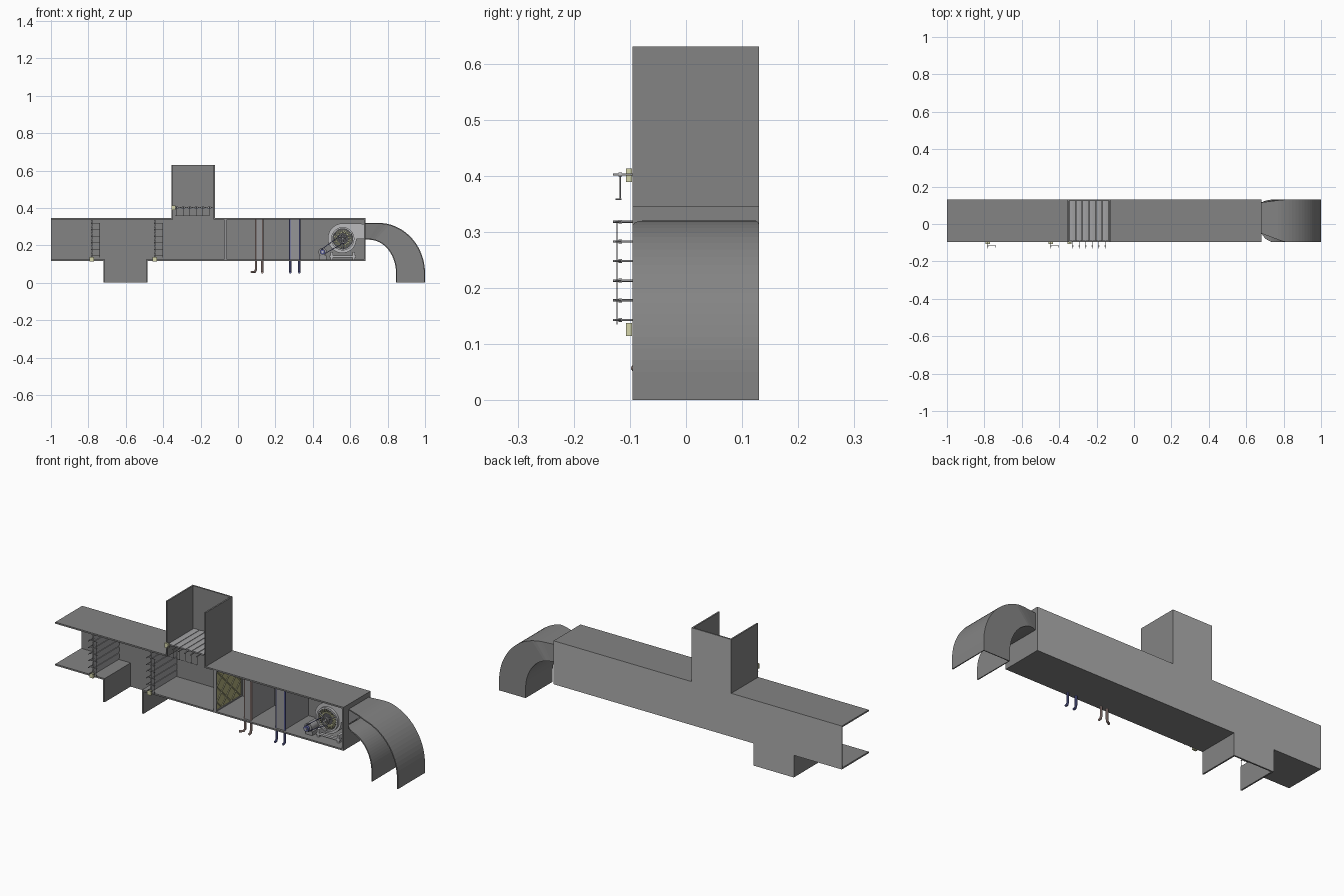
import bpy, bmesh, math
from mathutils import Vector

if "Cube" in bpy.data.objects:
    bpy.data.objects.remove(bpy.data.objects["Cube"])

def mat(name, r, g, b):
    m = bpy.data.materials.new(name)
    m.diffuse_color = (r, g, b, 1)
    m.use_nodes = True
    m.node_tree.nodes["Principled BSDF"].inputs["Base Color"].default_value = m.diffuse_color
    return m

DUCT = mat("duct grey", .23, .23, .23)
BACK = mat("outer back grey", .42, .42, .42)
STEEL = mat("light steel", .5, .5, .51)
BLADE = mat("blade grey", .36, .36, .37)
DARK = mat("dark metal", .09, .09, .1)
YELLOW = mat("pale yellow", .66, .66, .4)
OLIVE = mat("filter olive", .42, .41, .2)
HOT = mat("warm pipe", .5, .36, .33)
COLD = mat("blue pipe", .12, .13, .36)
FIN = mat("coil fin grey", .3, .3, .31)

def finish(name, bm, m, smooth=False):
    bmesh.ops.recalc_face_normals(bm, faces=bm.faces[:])
    me = bpy.data.meshes.new(name)
    bm.to_mesh(me)
    bm.free()
    me.materials.append(m)
    ob = bpy.data.objects.new(name, me)
    bpy.context.collection.objects.link(ob)
    if smooth:
        bpy.ops.object.select_all(action='DESELECT')
        ob.select_set(True)
        bpy.context.view_layer.objects.active = ob
        bpy.ops.object.shade_smooth_by_angle(angle=math.radians(40))
    return ob

def boxes(name, m, *dims):
    bm = bmesh.new()
    for x0, x1, y0, y1, z0, z1 in dims:
        vs = bmesh.ops.create_cube(bm, size=1)['verts']
        bmesh.ops.scale(bm, vec=(x1-x0, y1-y0, z1-z0), verts=vs)
        bmesh.ops.translate(bm, vec=((x0+x1)/2, (y0+y1)/2, (z0+z1)/2), verts=vs)
    return finish(name, bm, m)

def rods(name, m, r, segs, n=12):
    bm = bmesh.new()
    for a, b in segs:
        a, b = Vector(a), Vector(b)
        vs = bmesh.ops.create_cone(bm, cap_ends=True, segments=n, radius1=r, radius2=r,
                                   depth=(b-a).length)['verts']
        q = Vector((0, 0, 1)).rotation_difference(b-a)
        for v in vs:
            v.co = q @ v.co + (a+b)/2
    return finish(name, bm, m, True)

def ring(name, m, cx, cz, r0, r1, y0, y1, n=40):
    """Annular band around the y axis."""
    bm = bmesh.new()
    loops = [[bm.verts.new((cx+r*math.cos(i*math.tau/n), y, cz+r*math.sin(i*math.tau/n)))
              for i in range(n)] for r, y in ((r0, y0), (r1, y0), (r1, y1), (r0, y1))]
    for k in range(4):
        A, B = loops[k], loops[(k+1) % 4]
        for i in range(n):
            j = (i+1) % n
            bm.faces.new((A[i], A[j], B[j], B[i]))
    return finish(name, bm, m, True)

def extrude_y(bm, prof, y0, y1):
    """Prism from an (x, z) outline between two y planes."""
    A, C = [[bm.verts.new((x, y, z)) for x, z in prof] for y in (y0, y1)]
    bm.faces.new(A)
    bm.faces.new(C)
    for i in range(len(A)):
        j = (i+1) % len(A)
        bm.faces.new((A[i], A[j], C[j], C[i]))

F, B, T = -.095, .13, .008       # front plane, back plane, sheet thickness
Z0, Z1 = .117, .346
SL, SR, E = -.355, -.122, .682   # upper branch sides, duct end

# Main duct, open at the front and the left end; outer back face is lighter
back = boxes("duct_back_wall", DUCT, (-1, E, B-T, B, Z0, Z1),
             (SL, SR, B-T, B, Z1, .63), (-.72, -.485, B-T, B, 0, Z0))
back.data.materials.append(BACK)
for p in back.data.polygons:
    p.material_index = 1 if p.normal.y > .9 else 0
boxes("duct_floor", DUCT, (-1, -.712, F, B-T, Z0, Z0+T), (-.493, E, F, B-T, Z0, Z0+T))
boxes("duct_roof", DUCT, (-1, SL+T, F, B-T, Z1-T, Z1), (SR-T, E, F, B-T, Z1-T, Z1))
boxes("lower_branch_sides", DUCT, (-.72, -.712, F, B-T, 0, Z0), (-.493, -.485, F, B-T, 0, Z0))
boxes("upper_branch_sides", DUCT, (SL, SL+T, F, B-T, Z1-T, .63),
      (SR-T, SR, F, B-T, Z1-T, .63))
boxes("duct_end_wall", DUCT, (E-T, E, F, B-T, Z0+T, .23), (E-T, E, F, B-T, .32, Z1-T),
      (E-T, E, F, -.05, .23, .32), (E-T, E, .115, B-T, .23, .32))

# Outlet elbow: two curved sheets and a back wall, widening from the fan outlet
def arc(cx, rx, ry):
    ts = [i*math.pi/40 for i in range(21)]
    return ([(.68, .05+ry)] + [(cx+rx*math.sin(t), .05+ry*math.cos(t)) for t in ts]
            + [(cx+rx, 0)])

def yspan(x):
    k = max(0, min(1, (x-.68)/.12))
    return -.05+(F+.05)*k, .115+(B-.115)*k

bm = bmesh.new()
rows = []
for o, i in zip(arc(.75, .25, .27), arc(.70, .145, .18)):
    (fo, bo), (fi, bi) = yspan(o[0]), yspan(o[0])
    rows.append([bm.verts.new(p) for p in ((o[0], fo, o[1]), (o[0], bo, o[1]),
                                           (i[0], bi, i[1]), (i[0], fi, i[1]))])
for a, b in zip(rows, rows[1:]):
    for k in range(3):
        bm.faces.new((a[k], a[k+1], b[k+1], b[k]))
elbow = finish("outlet_elbow", bm, DUCT)
sol = elbow.modifiers.new("sheet", 'SOLIDIFY')
sol.thickness = .006
sol.offset = -1 if sum(p.normal.z for p in elbow.data.polygons if p.center.z > .25) > 0 else 1

# Dampers: a row of closed blades with shafts, cranks, link bar and actuator
def damper(name, place, start, step, crank):
    """place(u, v) maps along-row u and across-row v to an (x, z) pair."""
    def P(u, v, y):
        x, z = place(u, v)
        return (x, y, z)
    us = [start+i*step for i in range(6)]
    h = step*.46
    bm = bmesh.new()
    for u in us:
        extrude_y(bm, [place(u+a, b) for a, b in
                       ((-h, .003), (0, .005), (h, .003), (h, -.003), (0, -.005), (-h, -.003))],
                  F+.003, B-T)
    finish(name+"_blades", bm, BLADE)
    rods(name+"_shafts", FIN, .002, [(P(u, 0, -.13), P(u, 0, F+.01)) for u in us], 10)
    rods(name+"_collars", STEEL, .0035, [(P(u, 0, -.12), P(u, 0, -.114)) for u in us], 12)
    rods(name+"_cranks", FIN, .0013, [(P(u, 0, -.117), P(u, crank, -.117)) for u in us], 8)
    rods(name+"_pins", FIN, .0015, [(P(u, crank, -.126), P(u, crank, -.115)) for u in us], 8)
    rods(name+"_link_bar", FIN, .001, [(P(us[0]-.008, crank, -.123), P(us[-1], crank, -.123))], 8)
    x, z = place(start-.016, 0)
    boxes(name+"_actuator", YELLOW, (x-.011, x+.011, -.107, -.096, z-.013, z+.011))

damper("intake_damper", lambda u, v: (-.782+v, u), .143, .035, .042)
damper("mixing_damper", lambda u, v: (-.445+v, u), .143, .035, .042)
damper("exhaust_damper", lambda u, v: (u, .402+v), -.328, .035, -.044)

# Filter: framed panel with diamond lattice on both faces
boxes("filter_media", OLIVE, (-.071, -.064, F+.008, B-T-.004, Z0+.012, Z1-.012))
boxes("filter_frame", FIN, (-.075, -.06, F, F+.006, Z0+T, Z1-T),
      (-.075, -.06, B-T-.006, B-T, Z0+T, Z1-T),
      (-.075, -.06, F, B-T, Z0+T, Z0+.014), (-.075, -.06, F, B-T, Z1-.014, Z1-T))
segs = []
n, y0, z0, dy, dz = 5, F+.008, Z0+.014, .0396, .04
for x in (-.0715, -.0635):
    for i in range(n):
        for j in range(n):
            a, b = (0, 1) if (i+j) % 2 else (1, 0)
            segs.append(((x, y0+i*dy, z0+(j+a)*dz), (x, y0+(i+1)*dy, z0+(j+b)*dz)))
rods("filter_lattice", YELLOW, .003, segs, 4)

# Heating and cooling coils: finned block with two pipes turned out at the bottom
def coil(name, m, x0, x1, left):
    boxes(name+"_fins", FIN, (x0+.006, x1-.006, F+.012, B-T, Z0+T, Z1-T))
    for k, x in enumerate((x0+.004, x1-.004)):
        end = (x-.025, F+.002, .057) if left and k == 0 else (x, F+.002, .055)
        cu = bpy.data.curves.new("path", 'CURVE')
        cu.dimensions = '3D'
        cu.bevel_depth = .0062
        cu.bevel_resolution = 2
        cu.use_fill_caps = True
        sp = cu.splines.new('POLY')
        y = F+.018
        pts = [Vector((x, y, Z1-T)), Vector((x, y, .07)),
               Vector((x, y, .058)).lerp(Vector(end), .25), Vector(end)]
        sp.points.add(3)
        for p, q in zip(sp.points, pts):
            p.co = (*q, 1)
        tmp = bpy.data.objects.new("path", cu)
        bpy.context.collection.objects.link(tmp)
        bpy.context.view_layer.update()
        bm = bmesh.new()
        bm.from_mesh(tmp.to_mesh())
        bpy.data.objects.remove(tmp)
        finish(f"{name}_pipe_{k+1}", bm, m, True)

coil("heating_coil", HOT, .092, .134, True)
coil("cooling_coil", COLD, .276, .332, False)

# Fan: spiral housing with discharge, inlet ring, bladed wheel
CX, CZ = .56, .235
prof = [(.674, .315), (CX, .318)]
for i in range(1, 25):
    t = math.pi/2 + i*math.radians(270)/24
    r = .083 - .01*i/24
    prof.append((CX+r*math.cos(t), CZ+r*math.sin(t)))
prof.append((.674, .235))
bm = bmesh.new()
extrude_y(bm, prof, -.045, .112)
finish("fan_housing", bm, STEEL, True)
ring("fan_inlet_ring", STEEL, CX, CZ, .053, .062, -.058, -.044)
rods("fan_inlet_opening", DARK, .053, [((CX, -.047, CZ), (CX, -.044, CZ))], 40)
rods("fan_wheel_blades", YELLOW, .003,
     [((CX+.05*math.cos(t), -.053, CZ+.05*math.sin(t)),
       (CX+.034*math.cos(t+.25), -.053, CZ+.034*math.sin(t+.25)))
      for t in [i*math.tau/24 for i in range(24)]], 6)
ring("fan_wheel_rim", YELLOW, CX, CZ, .03, .035, -.056, -.047)
rods("fan_bearing_arms", STEEL, .003,
     [((CX, -.06, CZ), (CX+.057*math.cos(t), -.06, CZ+.057*math.sin(t)))
      for t in (.5, 2.6, 4.71)], 8)
rods("fan_shaft", FIN, .007, [((CX, -.085, CZ), (CX, -.045, CZ))], 16)
ring("fan_pulley", FIN, CX, CZ, .016, .022, -.08, -.07)

# Motor, belt and base
MX, MZ = .452, .165
rods("motor_body", FIN, .022, [((MX, -.062, MZ), (MX, .02, MZ))], 24)
rods("motor_pulley", COLD, .014, [((MX, -.08, MZ), (MX, -.068, MZ))], 24)
rods("motor_shaft", STEEL, .006, [((MX, -.085, MZ), (MX, -.06, MZ))], 12)
d = Vector((CX-MX, 0, CZ-MZ)).normalized()
nrm = Vector((-d.z, 0, d.x))
rods("drive_belt", COLD, .0018, [(Vector((MX, -.075, MZ))+nrm*s*.014,
                                  Vector((CX, -.075, CZ))+nrm*s*.022) for s in (1, -1)], 8)
boxes("motor_base", FIN, (.432, .472, -.055, .02, .123, .145))
boxes("fan_base", STEEL, (.49, .63, -.05, -.035, .136, .146), (.49, .63, .09, .105, .136, .146),
      (.495, .507, -.05, .105, .123, .165), (.613, .625, -.05, .105, .123, .165))
